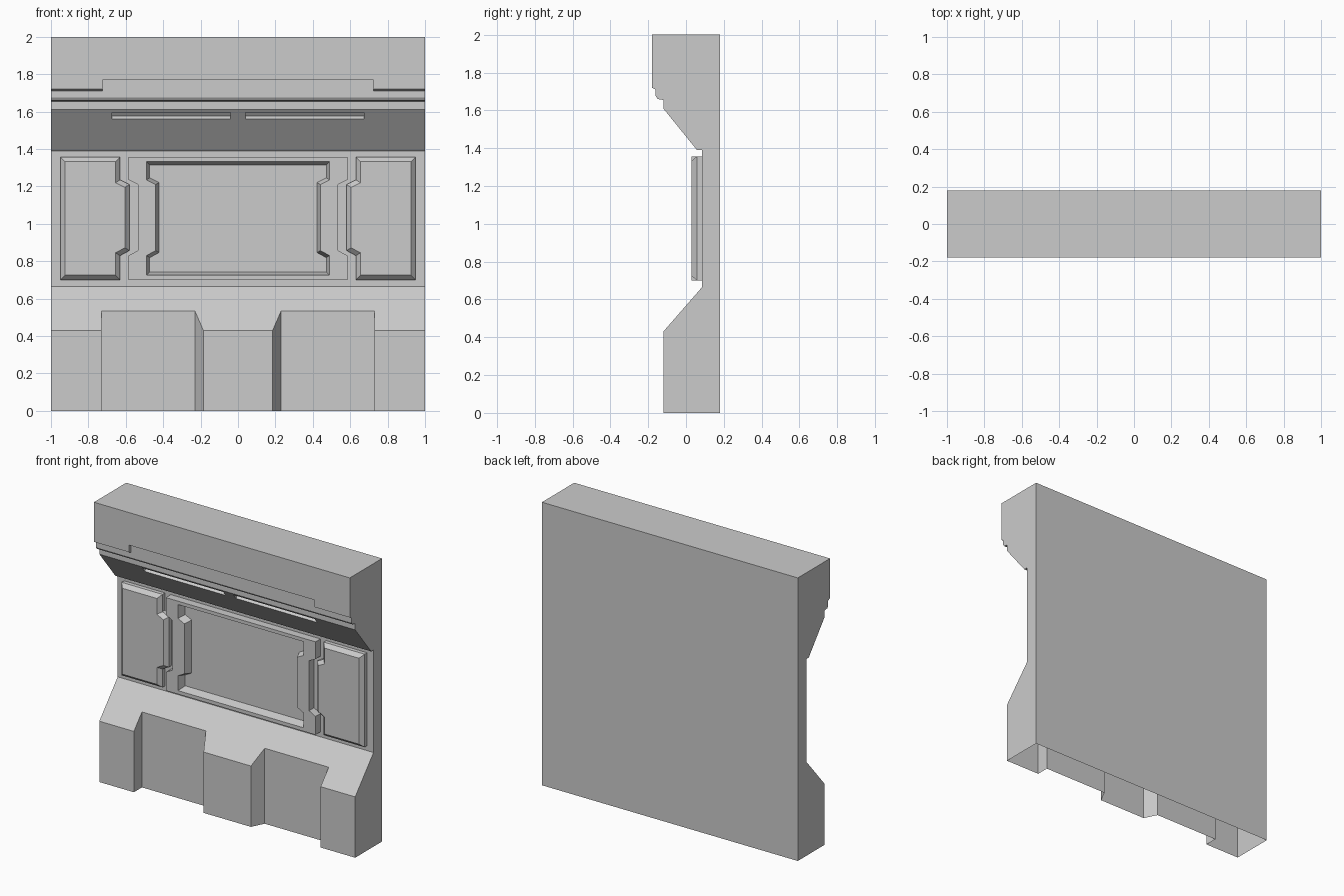
import bpy, bmesh, math
from mathutils import Vector, Matrix

cube = bpy.data.objects.get("Cube")
if cube:
    bpy.data.objects.remove(cube, do_unlink=True)

GREY = (0.6, 0.6, 0.6, 1)
mat = bpy.data.materials.new("plain_grey")
mat.use_nodes = True
mat.diffuse_color = GREY
mat.node_tree.nodes["Principled BSDF"].inputs["Base Color"].default_value = GREY


def loft(name, loops, cap_first=False, cap_last=False):
    """Join equal-length 3D loops with quads, optionally closing the ends."""
    bm = bmesh.new()
    rings = [[bm.verts.new(p) for p in loop] for loop in loops]
    n = len(rings[0])
    for a, b in zip(rings, rings[1:]):
        for i in range(n):
            j = (i + 1) % n
            bm.faces.new((a[i], a[j], b[j], b[i]))
    if cap_first:
        bm.faces.new(rings[0][::-1])
    if cap_last:
        bm.faces.new(rings[-1])
    mesh = bpy.data.meshes.new(name)
    bm.to_mesh(mesh)
    bm.free()
    mesh.materials.append(mat)
    obj = bpy.data.objects.new(name, mesh)
    bpy.context.collection.objects.link(obj)
    return obj


def prism(name, outline, axis, lo, hi):
    """Extrude a closed outline along x (yz outline) or z (xy outline)."""
    def place(p, t):
        return (t, *p) if axis == "x" else (*p, t)
    obj = loft(name, [[place(p, t) for p in outline] for t in (lo, hi)], True, True)
    fix_normals(obj.data)
    return obj


def fix_normals(mesh):
    bm = bmesh.new()
    bm.from_mesh(mesh)
    bmesh.ops.recalc_face_normals(bm, faces=bm.faces)
    bm.to_mesh(mesh)
    bm.free()


def inset(pts, d):
    """Mitred inward offset of a counter-clockwise outline."""
    out = []
    for i, p in enumerate(pts):
        p = Vector(p)
        a = (p - Vector(pts[i - 1])).normalized()
        b = (Vector(pts[(i + 1) % len(pts)]) - p).normalized()
        na, nb = Vector((-a.y, a.x)), Vector((-b.y, b.x))
        out.append(tuple(p + (na + nb) * d / (1 + na.dot(nb))))
    return out


def at_depth(pts, y):
    return [(x, y, z) for x, z in pts]


def cut(target, cutter):
    cutter.hide_render = True
    mod = target.modifiers.new("cut", "BOOLEAN")
    mod.operation = "DIFFERENCE"
    mod.solver = "EXACT"
    mod.object = cutter
    bpy.context.view_layer.objects.active = target
    bpy.ops.object.modifier_apply(modifier=mod.name)
    bpy.data.objects.remove(cutter, do_unlink=True)


# Main wall: side profile extruded across the full width
WALL_Y, FACE_Y = 0.085, 0.03
profile = [(0.18, 0), (-0.12, 0), (-0.12, 0.43), (WALL_Y, 0.665), (WALL_Y, 1.39),
           (0.058, 1.39), (-0.12, 1.61), (-0.12, 1.655), (-0.15, 1.66), (-0.16, 1.675),
           (-0.16, 1.71), (-0.18, 1.72), (-0.18, 2), (0.18, 2)]
wall = prism("wall", profile, "x", -1, 1)

# Plinth recesses, with a splayed inner cheek
for s in (-1, 1):
    bay = [(s * 0.73, -0.03), (s * 0.73, -0.3), (s * 0.095, -0.3), (s * 0.23, -0.03)]
    cut(wall, prism("plinth_cutter", bay, "z", -0.1, 0.8))

# Long shallow notch above the moulding
notch = [(-0.3, 1.69), (-0.16, 1.69), (-0.16, 1.77), (-0.3, 1.77)]
cut(wall, prism("notch_cutter", notch, "x", -0.725, 0.725))

# Two narrow slots sunk square into the overhanging slope
up = Vector((-0.178, 0.22)).normalized()
inward = Vector((-up.x, up.y)).yx
mid = Vector((-0.0935, 1.5775))
slot = [tuple(mid + up * u + inward * v)
        for u, v in ((-0.023, -0.03), (0.023, -0.03), (0.023, 0.025), (-0.023, 0.025))]
for lo, hi in ((-0.675, -0.04), (0.04, 0.675)):
    cut(wall, prism("slot_cutter", slot, "x", lo, hi))

# The underside is open
bm = bmesh.new()
bm.from_mesh(wall.data)
under = [f for f in bm.faces if all(abs(v.co.z) < 1e-4 for v in f.verts)]
bmesh.ops.delete(bm, geom=under, context="FACES")
bm.to_mesh(wall.data)
bm.free()


def stepped_edge(x, x_mid):
    """Right-hand edge of a panel, bottom to top, shifted in its middle part."""
    return [(x, 0.83), (x_mid, 0.857), (x_mid, 1.21), (x, 1.235)]


# Centre frame: raised ring with a sloped opening down to the wall
def framed(x, x_mid, lo, hi):
    right = [(x, lo)] + stepped_edge(x, x_mid) + [(x, hi)]
    return right + [(-px, pz) for px, pz in reversed(right)]


outer = framed(0.585, 0.535, 0.70, 1.357)
opening = framed(0.49, 0.44, 0.725, 1.333)
frame = loft("centre_frame", [at_depth(outer, WALL_Y), at_depth(outer, FACE_Y),
                              at_depth(opening, FACE_Y),
                              at_depth(inset(opening, 0.018), WALL_Y)])
fix_normals(frame.data)

# Side panels: bevelled plates with a tab reaching into the frame's waist
left_edge = [(-0.95, 1.357), (-0.95, 0.70)]
plate = left_edge + [(-0.63, 0.70)] + stepped_edge(-0.63, -0.58) + [(-0.63, 1.357)]
for name, s in (("right_panel", 1), ("left_panel", -1)):
    loops = [at_depth(plate, WALL_Y), at_depth(plate, 0.057),
             at_depth(inset(plate, 0.025), FACE_Y)]
    panel = loft(name, [[(s * x, y, z) for x, y, z in loop] for loop in loops], True, True)
    fix_normals(panel.data)
